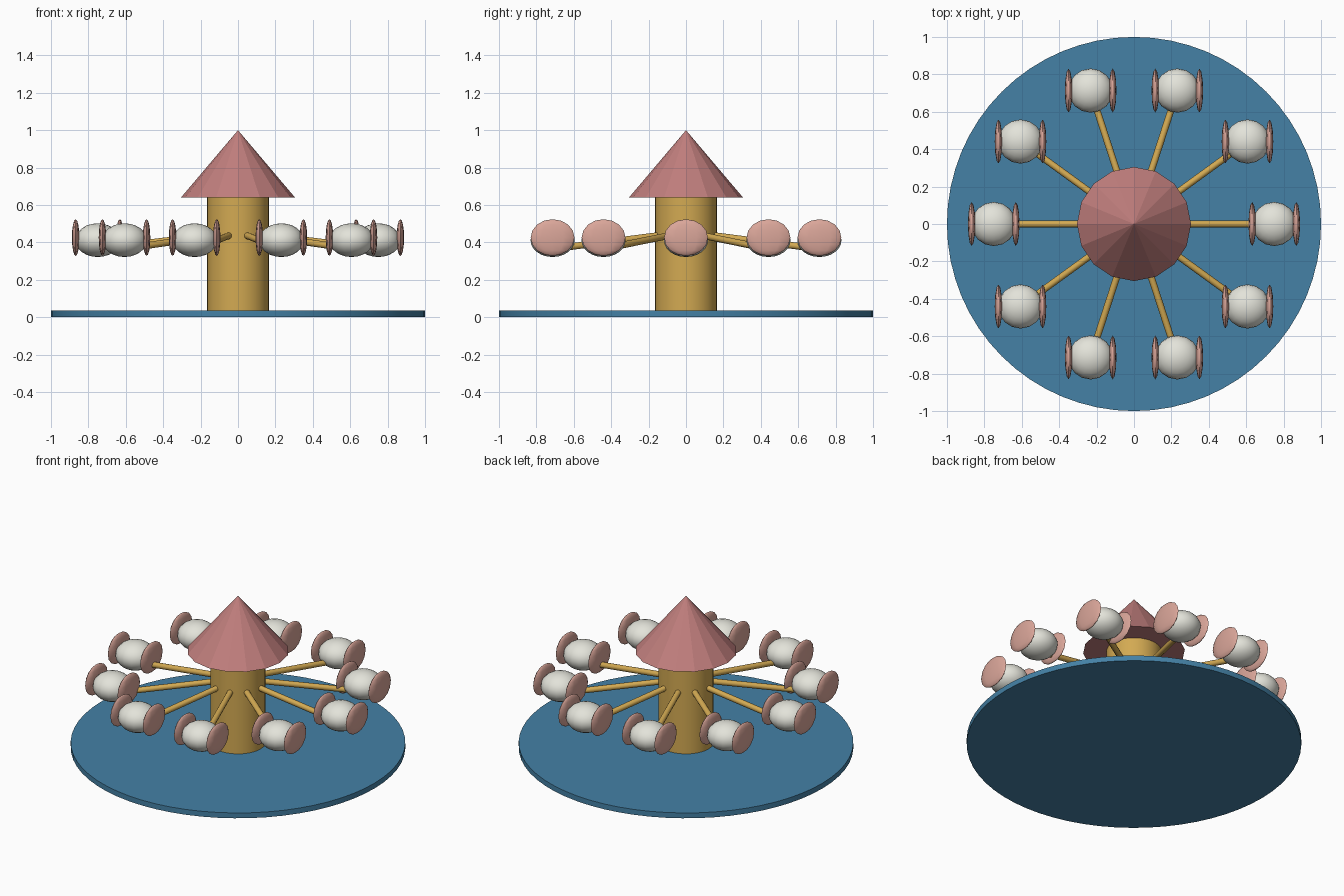
import bpy
import math
from mathutils import Vector

if "Cube" in bpy.data.objects:
    bpy.data.objects.remove(bpy.data.objects["Cube"], do_unlink=True)


def material(name, rgb):
    mat = bpy.data.materials.new(name)
    mat.use_nodes = True
    mat.diffuse_color = (*rgb, 1)
    mat.node_tree.nodes["Principled BSDF"].inputs["Base Color"].default_value = (*rgb, 1)
    return mat


BLUE = material("blue", (0.058, 0.22, 0.38))
GOLD = material("gold", (0.65, 0.40, 0.085))
ROSE = material("rose", (0.53, 0.21, 0.205))
PINK = material("pale pink", (0.70, 0.38, 0.32))
WHITE = material("warm white", (0.77, 0.77, 0.70))


def finish(name, mat, smooth=True):
    obj = bpy.context.object
    obj.name = obj.data.name = name
    obj.data.materials.append(mat)
    if smooth:
        bpy.ops.object.shade_smooth_by_angle(angle=math.radians(40))
    return obj


def rod(name, mat, start, end, radius, sides):
    """Cylinder between two points."""
    start, end = Vector(start), Vector(end)
    axis = end - start
    bpy.ops.mesh.primitive_cylinder_add(
        vertices=sides, radius=radius, depth=axis.length, location=(start + end) / 2,
        rotation=axis.to_track_quat("Z", "Y").to_euler())
    return finish(name, mat)


def ellipsoid(name, mat, centre, radii, segments, rings):
    bpy.ops.mesh.primitive_uv_sphere_add(
        segments=segments, ring_count=rings, radius=1, location=centre)
    bpy.context.object.scale = radii
    bpy.ops.object.transform_apply(location=False, rotation=False, scale=True)
    return finish(name, mat)


# Platform, central column and pointed roof
rod("platform", BLUE, (0, 0, 0), (0, 0, 0.035), 1, 64)
rod("column", GOLD, (0, 0, 0.004), (0, 0, 0.66), 0.165, 32)
bpy.ops.mesh.primitive_cone_add(vertices=16, radius1=0.305, radius2=0, depth=0.36,
                                location=(0, 0, 0.82))
finish("roof", ROSE, smooth=False)

# Ten sloping arms, each carrying a cabin that keeps the same heading
COUNT = 10
for i in range(COUNT):
    angle = math.tau * i / COUNT
    out = Vector((math.cos(angle), math.sin(angle), 0))
    up = Vector((0, 0, 1))
    rod(f"arm_{i + 1}", GOLD, out * 0.1 + up * 0.443, out * 0.72 + up * 0.369, 0.018, 12)

    seat = out * 0.75
    ellipsoid(f"cabin_{i + 1}", WHITE, seat + up * 0.412, (0.12, 0.118, 0.09), 16, 12)
    for side, label in ((1, "left"), (-1, "right")):
        ellipsoid(f"{label}_end_disc_{i + 1}", PINK,
                  seat + Vector((side * 0.118, 0, 0.426)), (0.02, 0.117, 0.098), 12, 8)
